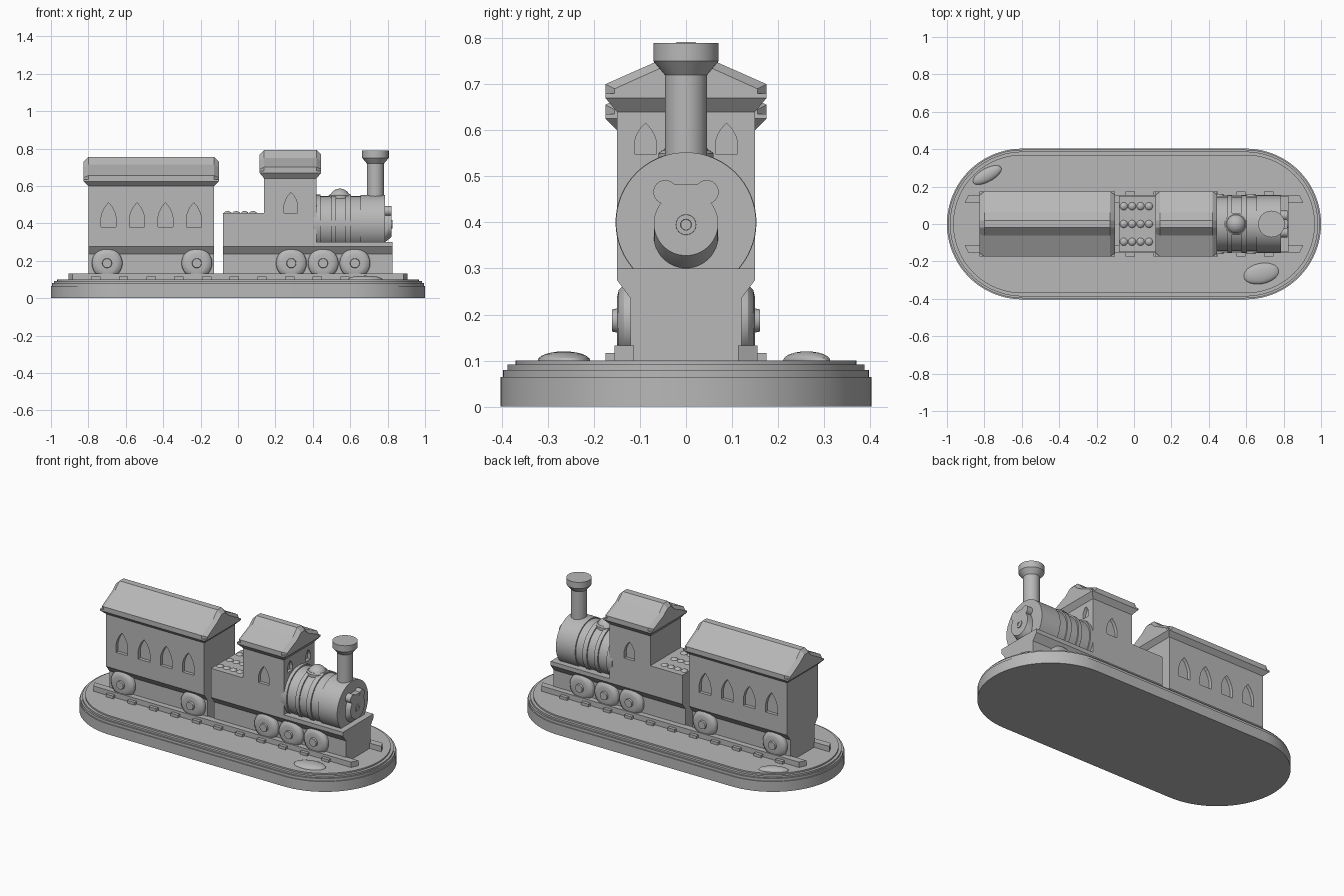
import bpy, bmesh, math
from mathutils import Matrix, Vector

if "Cube" in bpy.data.objects:
    bpy.data.objects.remove(bpy.data.objects["Cube"])

grey = bpy.data.materials.new("plain_grey")
grey.diffuse_color = (0.48, 0.48, 0.48, 1)
grey.use_nodes = True
grey.node_tree.nodes["Principled BSDF"].inputs["Base Color"].default_value = grey.diffuse_color


def finish(name, bm, smooth=True):
    bmesh.ops.recalc_face_normals(bm, faces=bm.faces)
    me = bpy.data.meshes.new(name)
    bm.to_mesh(me)
    bm.free()
    me.materials.append(grey)
    ob = bpy.data.objects.new(name, me)
    bpy.context.collection.objects.link(ob)
    if smooth:
        bpy.ops.object.select_all(action='DESELECT')
        ob.select_set(True)
        bpy.context.view_layer.objects.active = ob
        bpy.ops.object.shade_smooth_by_angle(angle=math.radians(30))
    return ob


def loft(name, rings, smooth=False):
    """Skin a list of equal-length point rings and cap both ends."""
    bm = bmesh.new()
    vs = [[bm.verts.new(p) for p in r] for r in rings]
    n = len(vs[0])
    for a, b in zip(vs, vs[1:]):
        for i in range(n):
            j = (i + 1) % n
            bm.faces.new((a[i], a[j], b[j], b[i]))
    bm.faces.new(vs[0][::-1])
    bm.faces.new(vs[-1])
    return finish(name, bm, smooth)


def mirrored(half):
    return half + [(-y, z) for y, z in reversed(half)]


def extrude_x(name, x0, x1, prof):
    return loft(name, [[(x, y, z) for y, z in prof] for x in (x0, x1)])


def box(name, x0, x1, y0, y1, z0, z1):
    return extrude_x(name, x0, x1, [(y0, z0), (y1, z0), (y1, z1), (y0, z1)])


def lathe(name, origin, axis, prof, n=48):
    """Revolve (distance, radius) pairs around an axis."""
    rot = Vector((0, 0, 1)).rotation_difference(Vector(axis)).to_matrix()
    rings = []
    for d, r in prof:
        rings.append([Vector(origin) + rot @ Vector((r * math.cos(t), r * math.sin(t), d))
                      for t in (2 * math.pi * i / n for i in range(n))])
    return loft(name, rings, True)


def ellipsoid(name, loc, size, angle=0, seg=24):
    bm = bmesh.new()
    m = Matrix.Translation(loc) @ Matrix.Rotation(angle, 4, 'Z') @ Matrix.Diagonal((*size, 1))
    bmesh.ops.create_uvsphere(bm, u_segments=seg, v_segments=seg // 2, radius=1, matrix=m)
    return finish(name, bm)


def arch(w, z0, z1):
    """Pointed window outline, as (sideways, z) pairs."""
    h = z1 - z0
    half = [(w / 2, z0), (w / 2, z0 + .4 * h), (w * .4, z0 + .62 * h), (w * .23, z0 + .83 * h)]
    return half + [(0, z1)] + [(-a, b) for a, b in reversed(half)]


def cut(target, rings):
    cutter = loft("window_cutter", rings)
    mod = target.modifiers.new("window", 'BOOLEAN')
    mod.operation = 'DIFFERENCE'
    mod.solver = 'EXACT'
    mod.object = cutter
    bpy.ops.object.select_all(action='DESELECT')
    bpy.context.view_layer.objects.active = target
    target.select_set(True)
    bpy.ops.object.modifier_apply(modifier=mod.name)
    bpy.data.objects.remove(cutter)


def side_windows(target, xs, w, z0, z1):
    for x in xs:
        for s in (-1, 1):
            cut(target, [[(x + a, y * s, z) for a, z in arch(w, z0, z1)] for y in (.13, .2)])


# Stadium-shaped stand with a stepped upper edge
def stadium(r, z, n=40):
    pts = []
    for side, start in ((1, -math.pi / 2), (-1, math.pi / 2)):
        for i in range(n + 1):
            t = start + math.pi * i / n
            pts.append((side * .597 + r * math.cos(t), r * math.sin(t), z))
    return pts


steps = [(.403, 0), (.403, .064), (.397, .064), (.397, .08), (.387, .08),
         (.387, .091), (.37, .091), (.37, .1)]
loft("stand", [stadium(r, z) for r, z in steps], True)

# Track
for s in (-1, 1):
    plan = [(-.905, .113), (.905, .113), (.885, .155), (-.885, .155)]
    loft("rail", [[(x, s * y, z) for x, y in plan] for z in (.09, .133)])
for i in range(11):
    x = .72 - .148 * i
    box("sleeper", x - .025, x + .025, -.175, .175, .09, .117)

# Leafy mounds on the stand
ellipsoid("mound_back", (-.785, .262, .1), (.085, .036, .02), .5)
ellipsoid("mound_front", (.68, -.265, .1), (.095, .055, .02), .2)

# Wheels with rounded rims and hubs
for x in (-.70, -.22, .285, .455, .625):
    for s in (-1, 1):
        lathe("wheel", (x, 0, .187), (0, s, 0),
              [(.1, .082), (.122, .082), (.135, .078), (.146, .066), (.15, .05),
               (.15, .026), (.161, .024)])


# Roofs: flared eaves, then a two-pitch top with pulled-in ends
def roof(name, x0, x1, z0, z1, z2, z3, z4):
    o = .025
    loft(name + "_eaves", [
        [(x0, -.15, z0), (x1, -.15, z0), (x1, .15, z0), (x0, .15, z0)],
        [(x0 - o, -.175, z1), (x1 + o, -.175, z1), (x1 + o, .175, z1), (x0 - o, .175, z1)],
        [(x0 - o, -.175, z1 + .01), (x1 + o, -.175, z1 + .01),
         (x1 + o, .175, z1 + .01), (x0 - o, .175, z1 + .01)]])
    full = mirrored([(.175, z1), (.175, z2), (.062, z3), (.02, z4)])
    end = mirrored([(.155, z1), (.155, z2 - .01), (.055, z3 - .015), (.018, z4 - .025)])
    loft(name, [[(x, y, z) for y, z in p] for x, p in
                ((x0 - o, end), (x0, full), (x1, full), (x1 + o, end))])


# Carriage
skirt = [(.12, .1), (.12, .235), (.15, .275)]
carriage = extrude_x("carriage_body", -.8, -.127, mirrored(skirt + [(.15, .61)]))
side_windows(carriage, (-.692, -.54, -.388, -.236), .08, .38, .51)
roof("carriage_roof", -.8, -.127, .6, .625, .655, .715, .756)

# Engine frame, tender and coal
extrude_x("engine_frame", -.08, .825, mirrored(skirt + [(.15, .3)]))
box("tender", -.08, .15, -.15, .15, .29, .455)
for x in (-.055, -.01, .035, .08):
    for y in (-.095, 0, .095):
        ellipsoid("coal", (x, y, .443), (.025, .025, .023), seg=16)

# Cab
cab = box("cab", .14, .42, -.15, .15, .29, .65)
side_windows(cab, (.283,), .072, .455, .565)
for y in (-.088, .088):
    cut(cab, [[(x, y + a, z) for a, z in arch(.048, .548, .615)] for x in (.4, .5)])
roof("cab_roof", .14, .42, .64, .67, .7, .75, .792)

# Boiler with raised bands
lathe("boiler", (0, 0, .4), (1, 0, 0),
      [(.4, .153), (.44, .153), (.44, .145), (.5, .145), (.5, .153), (.525, .153),
       (.525, .145), (.575, .145), (.575, .153), (.605, .153), (.605, .145), (.655, .145),
       (.655, .152), (.787, .152)], 64)

# Boiler door: sloping underside, two catches and a hub
rings = []
for x, drop in ((.78, .03), (.79, .026), (.822, 0)):
    rings.append([(x, .07 * math.cos(t), .398 + .07 * math.sin(t) - (drop if t > math.pi else 0))
                  for t in (2 * math.pi * (i + .5) / 40 for i in range(40))])
loft("boiler_door", rings, True)
for y in (-.045, .045):
    lathe("door_catch", (0, y, .466), (1, 0, 0), [(.78, .026), (.822, .026)], 24)
box("door_top", .78, .821, -.045, .045, .44, .482)
lathe("door_hub", (0, 0, .395), (1, 0, 0), [(.8, .024), (.826, .022), (.826, .012), (.815, .01)], 24)

# Chimney and steam dome
lathe("chimney", (.735, 0, 0), (0, 0, 1),
      [(.5, .046), (.72, .046), (.75, .071), (.789, .071)])
ellipsoid("steam_dome", (.545, 0, .53), (.056, .056, .056))
lathe("dome_collar", (.545, 0, 0), (0, 0, 1), [(.5, .06), (.55, .06), (.556, .052)], 32)
